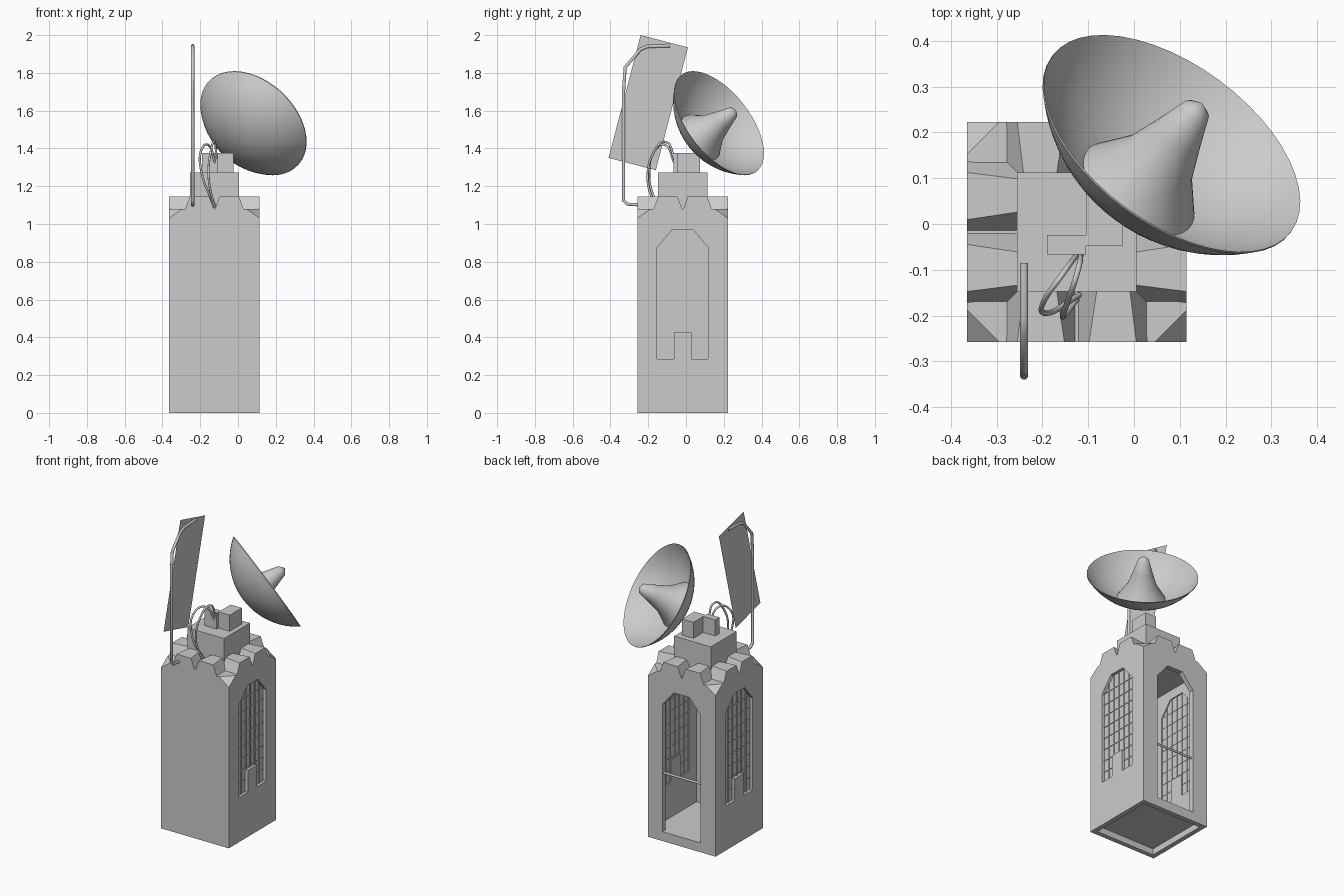
import bpy, bmesh, math
from mathutils import Vector, Matrix

if "Cube" in bpy.data.objects:
    bpy.data.objects.remove(bpy.data.objects["Cube"])

CX, CY, H = -0.125, -0.0175, 0.24      # booth centre and half width
QUARTER = math.pi / 2


def finish(name, bm):
    bmesh.ops.recalc_face_normals(bm, faces=bm.faces)
    me = bpy.data.meshes.new(name)
    bm.to_mesh(me)
    bm.free()
    ob = bpy.data.objects.new(name, me)
    bpy.context.collection.objects.link(ob)
    return ob


def box_bm(x, y, z):
    bm = bmesh.new()
    bmesh.ops.create_cube(bm, size=1)
    for v in bm.verts:
        v.co = [r[0] + (c + 0.5) * (r[1] - r[0]) for c, r in zip(v.co, (x, y, z))]
    return bm


def box(name, x, y, z):
    return finish(name, box_bm(x, y, z))


def place(ob, side=0):
    """Move a part onto one side of the booth (0 right, 1 back, 2 left, 3 front)."""
    ob.matrix_world = Matrix.Translation((CX, CY, 0)) @ Matrix.Rotation(side * QUARTER, 4, 'Z')
    return ob


def loft(name, a, b):
    bm = bmesh.new()
    va, vb = [bm.verts.new(p) for p in a], [bm.verts.new(p) for p in b]
    bm.faces.new(va)
    bm.faces.new(vb)
    for i in range(len(va)):
        j = (i + 1) % len(va)
        bm.faces.new((va[i], va[j], vb[j], vb[i]))
    return finish(name, bm)


def prism(name, profile, d0, d1):
    return loft(name, [(d0, t, z) for t, z in profile], [(d1, t, z) for t, z in profile])


def tube(name, pts, radius, smooth=False):
    cu = bpy.data.curves.new(name, 'CURVE')
    cu.dimensions = '3D'
    cu.bevel_depth, cu.bevel_resolution, cu.use_fill_caps = radius, 3, True
    sp = cu.splines.new('BEZIER')
    sp.bezier_points.add(len(pts) - 1)
    for bp, p in zip(sp.bezier_points, pts):
        bp.co = p
        bp.handle_left_type = bp.handle_right_type = 'AUTO' if smooth else 'VECTOR'
    sp.resolution_u = 10 if smooth else 1
    ob = bpy.data.objects.new(name, cu)
    bpy.context.collection.objects.link(ob)
    return ob


# Booth shell: box with its four top corners sliced off
bm = box_bm((-H, H), (-H, H), (0, 1.08))
for sx in (-1, 1):
    for sy in (-1, 1):
        res = bmesh.ops.bisect_plane(
            bm, geom=bm.verts[:] + bm.edges[:] + bm.faces[:], clear_outer=True,
            plane_co=(sx * H, sy * H, 1.03), plane_no=Vector((sx, sy, 1.4)).normalized())
        cut = [g for g in res['geom_cut'] if isinstance(g, bmesh.types.BMEdge)]
        bmesh.ops.edgenet_fill(bm, edges=cut)
booth = place(finish("booth_shell", bm))

# Hollow inside, bottom recess, two windows and the doorway
arch = [(0.135, 0.875), (0.055, 0.97), (-0.055, 0.97), (-0.135, 0.875)]
window = arch + [(-0.135, 0.285), (-0.046, 0.285), (-0.046, 0.425),
                 (0.046, 0.425), (0.046, 0.285), (0.135, 0.285)]
door = arch + [(-0.135, 0.06), (0.135, 0.06)]
w = H - 0.03
cutters = [
    place(box("cut_room", (-w, w), (-w, w), (0.06, 1.03))),
    place(box("cut_base", (-w, w), (-w, w), (-0.05, 0.04))),
    place(prism("cut_window_right", window, 0.18, 0.3), 0),
    place(prism("cut_door", door, 0.18, 0.3), 1),
    place(prism("cut_window_left", window, 0.18, 0.3), 2),
]
bpy.context.view_layer.update()
bpy.context.view_layer.objects.active = booth
for c in cutters:
    c.hide_render = True
    m = booth.modifiers.new(c.name, 'BOOLEAN')
    m.operation, m.solver, m.object = 'DIFFERENCE', 'EXACT', c
    bpy.ops.object.modifier_apply(modifier=m.name)
for c in cutters:
    bpy.data.objects.remove(c)

# Window panes with lattice bars, ends buried in the wall
for side in (0, 2):
    place(box("window_pane", (0.217, 0.221), (-0.14, 0.14), (0.28, 0.975)), side)
    for t in (-0.09, -0.045, 0, 0.045, 0.09):
        top = 0.972 if abs(t) < 0.05 else 0.93
        place(box("lattice_upright", (0.214, 0.226), (t - 0.003, t + 0.003), (0.283, top)), side)
    for i in range(8):
        z = 0.36 + i * 0.075
        place(box("lattice_rung", (0.215, 0.225), (-0.138, 0.138), (z - 0.003, z + 0.003)), side)

# Bar across the doorway
tube("door_bar", [(CX - 0.15, 0.205, 0.43), (CX + 0.15, 0.205, 0.43)], 0.007)

# Crown of tapered blocks, two on each side
for side in range(4):
    for s in (-1, 1):
        base = [(H, 0, 1.07), (H, s * 0.158, 1.07), (0.12, s * 0.158, 1.07), (0.12, 0, 1.07)]
        top = [(H, s * 0.027, 1.145), (H, s * 0.13, 1.145),
               (0.12, s * 0.115, 1.145), (0.12, s * 0.045, 1.145)]
        place(loft("crown_block", base, top), side)

# Stepped boxes on the roof
place(box("roof_box", (-0.13, 0.13), (-0.13, 0.13), (1.05, 1.272)))
box("mount_box_large", (-0.105, -0.025), (-0.048, 0.075), (1.26, 1.375))
box("mount_box_small", (-0.19, -0.105), (-0.067, -0.024), (1.26, 1.375))

# Dish: lathed cone feed, bowl inside and bowl outside
R, DEPTH = 0.324, 0.17
rho = (R * R + DEPTH * DEPTH) / (2 * DEPTH)
bowl = lambda r: rho - DEPTH - math.sqrt(rho * rho - r * r)
inner = [0.14 + (R - 0.14) * i / 8 for i in range(9)]
outer = [R * i / 12 for i in range(12, -1, -1)]
profile = [(0, 0.13), (0.032, 0.105), (0.055, 0.03), (0.085, -0.06)]
profile += [(r, bowl(r)) for r in inner]
profile += [(r, bowl(r) - 0.005) for r in outer]
bm = bmesh.new()
vs = [bm.verts.new((r, 0, z)) for r, z in profile]
es = [bm.edges.new(p) for p in zip(vs, vs[1:])]
bmesh.ops.spin(bm, geom=vs + es, cent=(0, 0, 0), axis=(0, 0, 1),
               angle=2 * math.pi, steps=48, use_merge=False)
bmesh.ops.remove_doubles(bm, verts=bm.verts, dist=1e-4)
dish = finish("dish", bm)
aim = Vector((0.50, 0.68, 0.53)).to_track_quat('Z', 'Y')
dish.matrix_world = Matrix.Translation((0.083, 0.176, 1.535)) @ aim.to_matrix().to_4x4()
bpy.ops.object.select_all(action='DESELECT')
dish.select_set(True)
bpy.context.view_layer.objects.active = dish
bpy.ops.object.shade_smooth_by_angle(angle=math.radians(35))

# Bent pole carrying a thin tilted banner sheet
px = -0.24
tube("banner_pole", [(px, y, z) for y, z in (
    (-0.225, 1.10), (-0.31, 1.105), (-0.331, 1.125), (-0.331, 1.70), (-0.322, 1.83),
    (-0.24, 1.925), (-0.205, 1.94), (-0.085, 1.944))], 0.009)
bm = bmesh.new()
bm.faces.new([bm.verts.new((px, y, z)) for y, z in (
    (-0.24, 2.0), (0.01, 1.935), (-0.16, 1.285), (-0.41, 1.35))])
finish("banner_sheet", bm)

# Two looping cables from the mount to the roof
tube("cable_left", [(-0.12, -0.06, 1.32), (-0.16, -0.115, 1.42), (-0.195, -0.165, 1.39),
                    (-0.19, -0.195, 1.26), (-0.12, -0.155, 1.09)], 0.006, True)
tube("cable_right", [(-0.115, -0.06, 1.34), (-0.125, -0.11, 1.435), (-0.145, -0.17, 1.38),
                     (-0.155, -0.203, 1.24), (-0.125, -0.165, 1.09)], 0.006, True)
